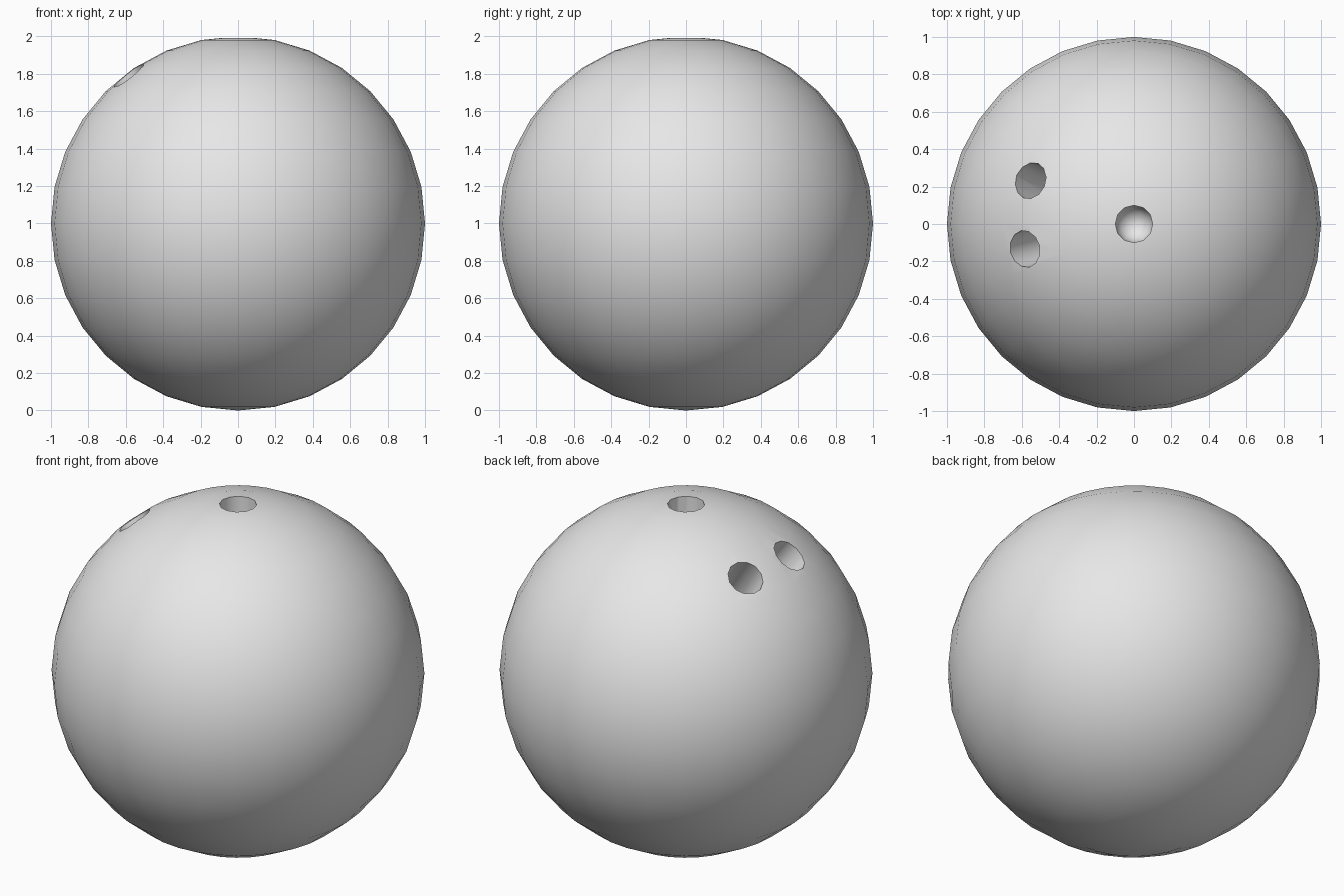
import bpy, bmesh
from math import sin, cos, pi, radians, tau
from mathutils import Vector

if "Cube" in bpy.data.objects:
    bpy.data.objects.remove(bpy.data.objects["Cube"], do_unlink=True)

CENTRE = Vector((0, 0, 1))
HOLE_RADIUS = 0.1

# Plain grey finish
grey = bpy.data.materials.new("plain grey")
grey.use_nodes = True
colour = (0.8, 0.8, 0.8, 1)
grey.diffuse_color = colour
grey.node_tree.nodes["Principled BSDF"].inputs["Base Color"].default_value = colour


def make_object(name, bm, location):
    mesh = bpy.data.meshes.new(name)
    bm.to_mesh(mesh)
    bm.free()
    mesh.materials.append(grey)
    obj = bpy.data.objects.new(name, mesh)
    obj.location = location
    bpy.context.collection.objects.link(obj)
    return obj


def hole_cutter(direction):
    """Round-ended drill shape pointing out of the ball along a direction."""
    bm = bmesh.new()
    arc = [i * pi / 8 for i in range(5)]
    profile = [(HOLE_RADIUS * sin(a), 0.6 - HOLE_RADIUS * cos(a)) for a in arc]
    profile += [(HOLE_RADIUS, 1.2), (0, 1.2)]
    verts = [bm.verts.new((r, 0, z)) for r, z in profile]
    edges = [bm.edges.new(pair) for pair in zip(verts, verts[1:])]
    bmesh.ops.spin(bm, geom=verts + edges, cent=(0, 0, 0), axis=(0, 0, 1),
                   angle=tau, steps=12)
    bmesh.ops.remove_doubles(bm, verts=bm.verts, dist=0.0001)
    bmesh.ops.recalc_face_normals(bm, faces=bm.faces)
    cutter = make_object("hole_cutter", bm, CENTRE)
    cutter.rotation_euler = Vector(direction).to_track_quat("Z", "Y").to_euler()
    cutter.hide_render = True
    return cutter


# Ball
bm = bmesh.new()
bmesh.ops.create_uvsphere(bm, u_segments=32, v_segments=16, radius=1)
ball = make_object("ball", bm, CENTRE)
bpy.context.view_layer.objects.active = ball
ball.select_set(True)

# Thumb hole on top and two finger holes on the right
for direction in [(0, 0, 1), (-0.56, 0.235, 0.80), (-0.59, -0.135, 0.80)]:
    cutter = hole_cutter(direction)
    drill = ball.modifiers.new("drill", "BOOLEAN")
    drill.operation = "DIFFERENCE"
    drill.solver = "EXACT"
    drill.object = cutter
    bpy.context.view_layer.update()
    bpy.ops.object.modifier_apply(modifier=drill.name)
    bpy.data.objects.remove(cutter, do_unlink=True)

bpy.ops.object.select_all(action="DESELECT")
ball.select_set(True)
bpy.context.view_layer.objects.active = ball
bpy.ops.object.shade_smooth_by_angle(angle=radians(40))
